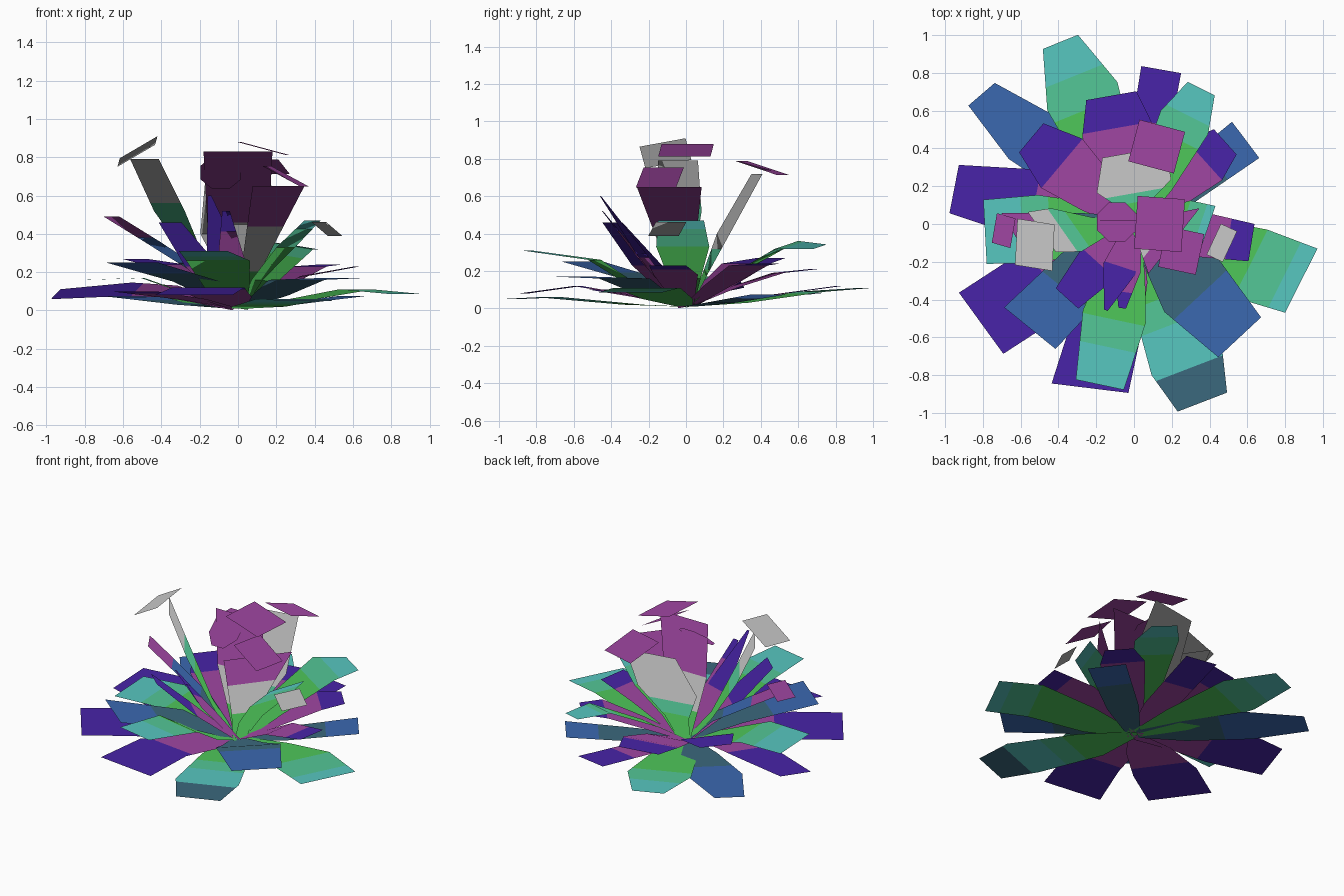
import bpy, bmesh, math
from mathutils import Vector, Matrix, Euler

default_cube = bpy.data.objects.get("Cube")
if default_cube:
    bpy.data.objects.remove(default_cube, do_unlink=True)


def make_material(name, hex_colour):
    """Flat material from an sRGB hex colour."""
    channels = [byte / 255 for byte in bytes.fromhex(hex_colour)]
    linear = [((c + .055) / 1.055) ** 2.4 for c in channels] + [1]
    material = bpy.data.materials.new(name)
    material.use_nodes = True
    material.diffuse_color = linear
    shader = next(n for n in material.node_tree.nodes if n.type == 'BSDF_PRINCIPLED')
    shader.inputs["Base Color"].default_value = linear
    return material


MATERIALS = {name: make_material(name, colour) for name, colour in (
    ("green", "4ec75a"), ("sea_green", "53c797"), ("teal", "57c7c0"),
    ("slate", "3b687d"), ("blue", "3b68b0"), ("indigo", "4824a8"),
    ("purple", "a046a2"), ("pale_grey", "c8c8c8"))}

# Colour bands from base to tip: (distance along the leaf, colour)
END = 9
LOW = [(.64, "green"), (.83, "sea_green"), (END, "teal")]
FRESH = [(.56, "green"), (.71, "sea_green"), (END, "teal")]
SHORT = [(.45, "green"), (.6, "sea_green"), (END, "teal")]
ARCH = [(.4, "green"), (.53, "sea_green"), (END, "teal")]
DEEP = [(.4, "green"), (.55, "sea_green"), (.8, "teal"), (END, "slate")]
COOL = [(.52, "slate"), (END, "blue")]
VIOLET = [(.53, "purple"), (END, "indigo")]
SPIKE = [(.34, "purple"), (END, "indigo")]
PALE = [(.22, "green"), (.34, "sea_green"), (END, "pale_grey")]
STALK = [(.5, "green"), (.66, "sea_green"), (END, "pale_grey")]
BLOOM = [(.2, "green"), (.45, "pale_grey"), (END, "purple")]
BUD = [(.35, "slate"), (.6, "blue"), (END, "purple")]


def finish(name, bm, colours):
    """Turn a bmesh into an object with foliage normals that point up."""
    mesh = bpy.data.meshes.new(name)
    bm.to_mesh(mesh)
    bm.free()
    for colour in colours:
        mesh.materials.append(MATERIALS[colour])
    mesh.normals_split_custom_set_from_vertices([(0, 0, 1)] * len(mesh.vertices))
    obj = bpy.data.objects.new(name, mesh)
    bpy.context.collection.objects.link(obj)


def leaf(name, azimuth, stations, bands, skew=0, roll=0):
    """Flat bent leaf through (radius, height, half width) stations.
    skew turns its cross edges in plan, roll slopes them."""
    points = [Vector((.02, .01, .045))] + [Vector(s) for s in stations]
    rows, travelled = [(0, points[0])], 0
    for start, end in zip(points, points[1:]):
        length = (end - start).xy.length
        for limit, _ in bands:
            if travelled < limit < travelled + length:
                rows.append((limit, start.lerp(end, (limit - travelled) / length)))
        travelled += length
        rows.append((travelled, end))
    turn = Matrix.Rotation(math.radians(azimuth), 4, 'Z')
    across = Matrix.Rotation(math.radians(skew), 3, 'Z') @ Vector((0, 1, roll))
    bm = bmesh.new()
    edges = [[bm.verts.new(turn @ (Vector((p.x, 0, p.y)) + side * p.z * across))
              for side in (-1, 1)] for _, p in rows]
    for i, (near, far) in enumerate(zip(edges, edges[1:])):
        face = bm.faces.new((near[0], far[0], far[1], near[1]))
        middle = (rows[i][0] + rows[i + 1][0]) / 2
        face.material_index = next(k for k, b in enumerate(bands) if middle < b[0])
    finish(name, bm, [colour for _, colour in bands])


def tip_plate(name, centre, size, tilt, colour, sides=4):
    """Thin tilted petal at the end of a tall leaf."""
    bm = bmesh.new()
    bmesh.ops.create_circle(bm, cap_ends=True, segments=sides,
                            radius=.5 / math.cos(math.pi / sides))
    bmesh.ops.rotate(bm, verts=bm.verts, matrix=Matrix.Rotation(math.pi / sides, 3, 'Z'))
    bmesh.ops.scale(bm, verts=bm.verts, vec=(*size, 1))
    rotation = Euler([math.radians(a) for a in tilt]).to_matrix()
    bmesh.ops.rotate(bm, verts=bm.verts, matrix=rotation)
    bmesh.ops.translate(bm, verts=bm.verts, vec=centre)
    finish(name, bm, [colour])


# Low outer leaves
leaf("back_right_fresh_leaf", 112, [(.3, .03, .14), (.73, .09, .2), (1.04, .11, .1)], LOW)
leaf("back_right_blue_leaf", 139.6, [(.3, .03, .12), (.7, .07, .17), (1.06, .08, .092)],
     COOL, skew=-9)
leaf("right_indigo_leaf", 169, [(.35, .1, .15), (.6, .11, .18), (.97, .085, .13)],
     VIOLET, roll=-.2)
leaf("right_fresh_leaf", 183, [(.3, .1, .14), (.5, .17, .18), (.79, .16, .17)], SHORT)
leaf("front_right_indigo_leaf", 213, [(.3, .06, .14), (.65, .1, .2), (.965, .1, .2)],
     VIOLET, skew=3)
leaf("front_indigo_leaf", 255, [(.3, .07, .15), (.6, .12, .19), (.9, .08, .205)],
     VIOLET, skew=8)
leaf("front_left_slate_leaf", -69, [(.3, .02, .15), (.78, .06, .2), (1.01, .05, .14)], DEEP)
leaf("left_fresh_leaf", -18.7, [(.3, .05, .15), (.65, .11, .2), (.935, .085, .19)],
     LOW, skew=-8)
leaf("back_left_blue_leaf", 37, [(.3, .03, .1), (.74, .075, .12)], COOL)
leaf("back_indigo_leaf", 80, [(.3, .05, .1), (.83, .12, .107)], VIOLET)

# Raised middle leaves
leaf("front_right_blue_leaf", 225, [(.3, .15, .16), (.78, .25, .175)], COOL, skew=6)
leaf("front_fresh_leaf", 258, [(.28, .12, .12), (.5, .26, .17), (.87, .31, .13)], FRESH)
leaf("front_left_blue_leaf", -47, [(.25, .08, .13), (.45, .16, .2), (.82, .17, .155)], COOL)
leaf("left_indigo_leaf", -9, [(.35, .18, .12), (.63, .23, .1)], VIOLET)
leaf("back_left_indigo_leaf", 42, [(.25, .12, .1), (.5, .23, .14), (.65, .24, .09)], VIOLET)
leaf("back_left_fresh_leaf", 63.6, [(.25, .16, .1), (.6, .34, .14), (.8, .33, .08)],
     FRESH, roll=.15)
leaf("back_raised_indigo_leaf", 100, [(.25, .11, .15), (.5, .19, .19), (.69, .21, .135)], VIOLET)
leaf("back_right_indigo_leaf", 140, [(.25, .12, .12), (.5, .24, .17), (.71, .27, .1)], VIOLET)

# Steep inner leaves
leaf("front_right_spike", 228, [(.28, .23, .12), (.53, .46, .08)], SPIKE)
leaf("front_spike", 252, [(.25, .29, .09), (.48, .6, .01)], SPIKE)
leaf("front_purple_blade", 262, [(.25, .27, .07), (.45, .52, .02)], VIOLET)
leaf("back_tall_leaf", 90, [(.1, .18, .08), (.2, .4, .2), (.38, .72, .17)], PALE, skew=10)
leaf("left_tall_leaf", -23, [(.07, .2, .08), (.23, .65, .22)], BLOOM, skew=-15)
leaf("upright_leaf", 90, [(.01, .45, .16), (.02, .83, .18)], BLOOM)
leaf("left_arched_leaf", -4, [(.1, .16, .09), (.25, .33, .15), (.39, .47, .13)], ARCH, skew=-15)
leaf("right_stalk_leaf", 185, [(.18, .2, .06), (.36, .52, .14), (.49, .79, .13)], STALK, skew=30)
leaf("right_bud_leaf", 181, [(.2, .2, .07), (.45, .36, .08), (.66, .49, .08)], BUD, skew=30)

# Petals on top of the tall leaves
tip_plate("back_tip", (.12, .41, .75), (.25, .24), (-18, 0, -15), "purple")
tip_plate("crown_tip", (.135, 0, .845), (.26, .28), (0, 15, -4), "purple")
tip_plate("left_tip", (.25, -.14, .7), (.23, .22), (0, 28, -12), "purple")
tip_plate("centre_tip", (-.09, .01, .72), (.21, .27), (40, 0, 0), "purple", 8)
tip_plate("stalk_tip", (-.525, -.11, .83), (.23, .25), (12, -30, -9), "pale_grey")
tip_plate("bud_tip", (-.69, -.035, .495), (.13, .16), (10, -38, -16), "purple")
tip_plate("arched_tip", (.465, -.1, .425), (.12, .18), (0, 38, -25), "pale_grey")
